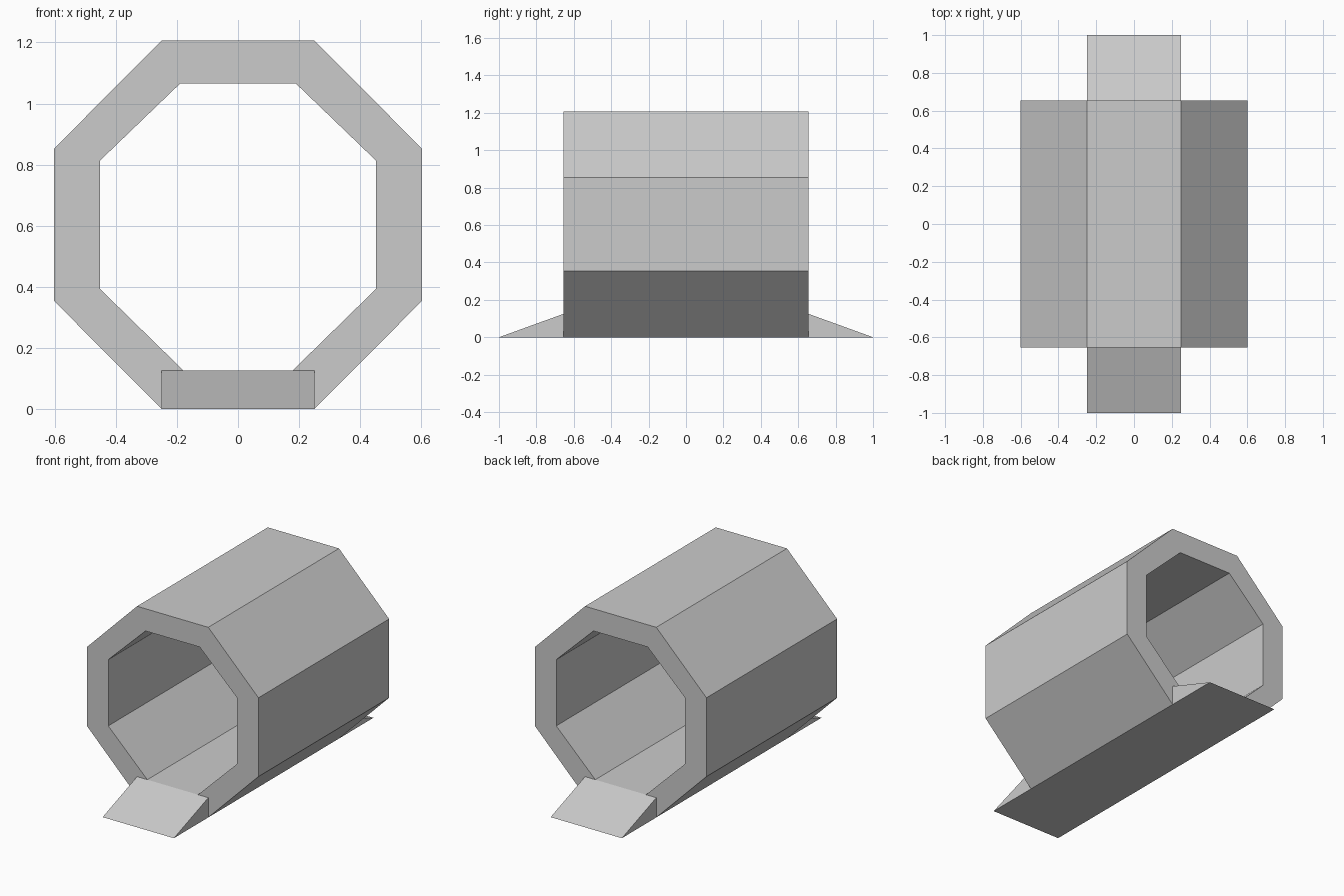
import bpy

if "Cube" in bpy.data.objects:
    bpy.data.objects.remove(bpy.data.objects["Cube"])

CZ = 0.603   # height of the tube axis
L = 0.655    # half length of the tube


def octagon(hx, hz, sx, sz):
    """Octagon points in x/z: half sizes and half lengths of the flat sides."""
    return [(sx, -hz), (hx, -sz), (hx, sz), (sx, hz),
            (-sx, hz), (-hx, sz), (-hx, -sz), (-sx, -hz)]


def make(name, verts, faces):
    mesh = bpy.data.meshes.new(name)
    mesh.from_pydata(verts, [], faces)
    obj = bpy.data.objects.new(name, mesh)
    bpy.context.collection.objects.link(obj)
    return obj


# Octagonal tunnel with thick walls
outer = octagon(0.602, 0.603, 0.25, 0.25)
inner = octagon(0.452, 0.462, 0.19, 0.21)
inner[0] = (0.178, 0.125 - CZ)
inner[7] = (-0.178, 0.125 - CZ)
verts = [(x, y, z + CZ) for ring in (outer, inner) for y in (-L, L) for x, z in ring]
faces = []
for i in range(8):
    j = (i + 1) % 8
    faces += [(i, j, j + 8, i + 8),                    # outside
              (i + 16, i + 24, j + 24, j + 16),        # inside
              (i, i + 16, j + 16, j),                  # front rim
              (i + 8, j + 8, j + 24, i + 24)]          # back rim
make("tunnel", verts, faces)

# Wedge ramps at both ends
for name, s in (("front_ramp", -1), ("back_ramp", 1)):
    profile = [(1.0, 0.0), (L, 0.125), (L, 0.0)]
    verts = [(x, s * y, z) for x in (-0.25, 0.25) for y, z in profile]
    faces = [(0, 1, 2), (3, 5, 4), (0, 3, 4, 1), (1, 4, 5, 2), (2, 5, 3, 0)]
    if s > 0:
        faces = [f[::-1] for f in faces]
    ramp = make(name, verts, [f[::-1] for f in faces])
